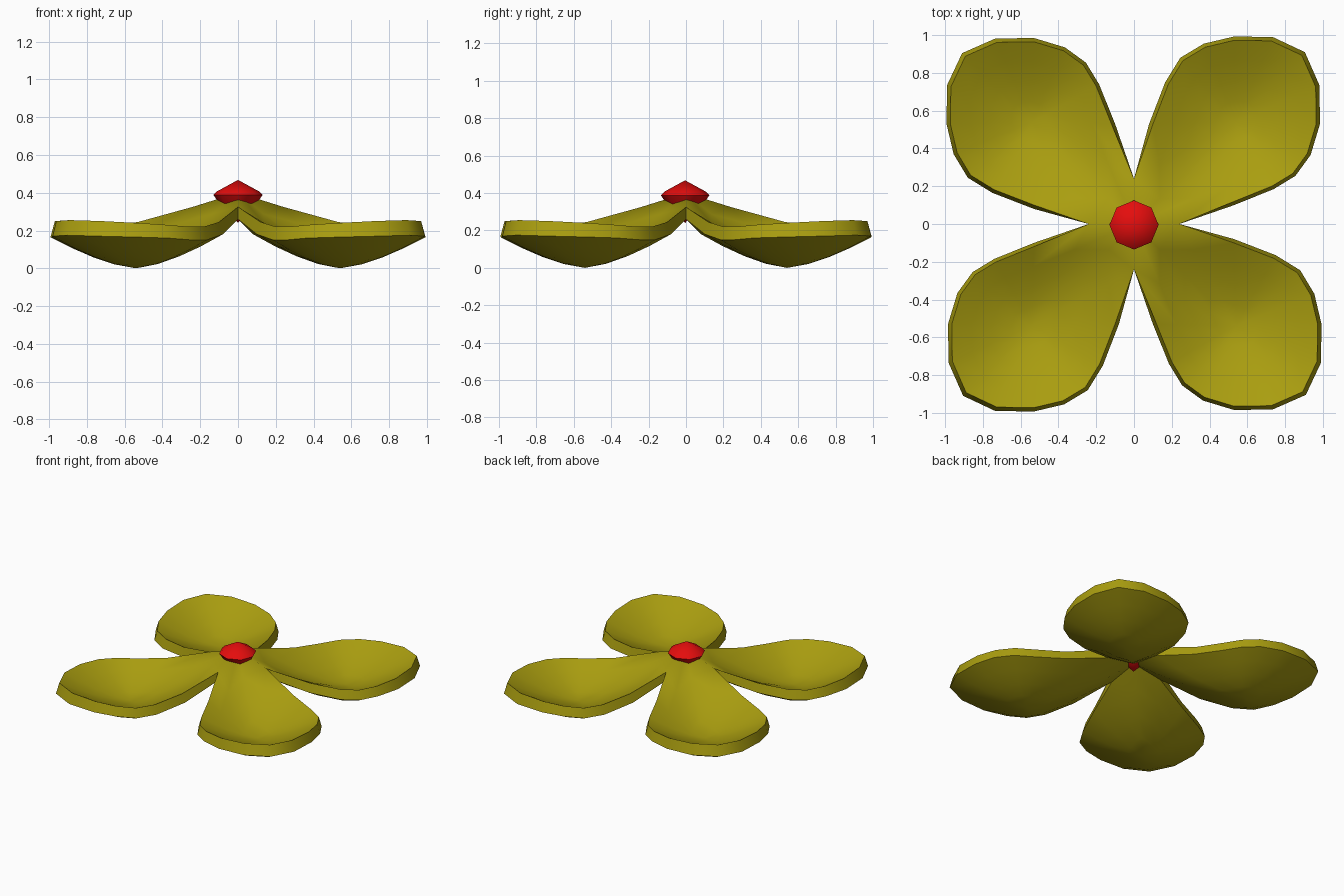
import bpy, bmesh, math
from mathutils import Vector, Matrix

if "Cube" in bpy.data.objects:
    bpy.data.objects.remove(bpy.data.objects["Cube"])


def material(name, rgb):
    m = bpy.data.materials.new(name)
    m.diffuse_color = (*rgb, 1)
    m.use_nodes = True
    m.node_tree.nodes["Principled BSDF"].inputs["Base Color"].default_value = m.diffuse_color
    return m


def finish(bm, name, mat, angle):
    bmesh.ops.remove_doubles(bm, verts=bm.verts, dist=0.0005)
    bmesh.ops.recalc_face_normals(bm, faces=bm.faces)
    me = bpy.data.meshes.new(name)
    bm.to_mesh(me)
    bm.free()
    ob = bpy.data.objects.new(name, me)
    bpy.context.collection.objects.link(ob)
    me.materials.append(mat)
    bpy.context.view_layer.objects.active = ob
    ob.select_set(True)
    bpy.ops.object.shade_smooth_by_angle(angle=math.radians(angle))
    ob.select_set(False)


yellow = material("olive yellow", (0.40, 0.34, 0.005))
red = material("red", (0.78, 0.004, 0.004))

# Petal rim: x, y, upper edge z, lower edge z (first point is the flower centre)
rim = [
    (0, 0, .40, .30), (0, .24, .325, .26), (.08, .53, .245, .18),
    (.165, .75, .22, .15), (.245, .88, .22, .15), (.37, .955, .23, .16),
    (.53, .993, .24, .165), (.735, .99, .25, .17), (.905, .91, .255, .175),
    (.982, .735, .25, .17), (.985, .53, .24, .165), (.935, .365, .23, .16),
    (.855, .255, .22, .15), (.74, .185, .22, .15), (.53, .10, .245, .18),
    (.24, 0, .325, .26),
]
middle = Vector((.54, .54))
steps = (0.25, 0.5, 0.75, 1.0)
n = len(rim)

# Four cupped petals with thickness, joined at the centre
bm = bmesh.new()
for quarter in range(4):
    turn = Matrix.Rotation(quarter * math.pi / 2, 3, 'Z')
    edges = []
    for upper in (True, False):
        floor = 0.08 if upper else 0.0
        hub = bm.verts.new(turn @ Vector((*middle, floor)))
        prev = None
        for s in steps:
            ring = []
            for i, (x, y, zt, zb) in enumerate(rim):
                inset = 0.955 if upper and i not in (0, 1, n - 1) else 1.0
                p = middle.lerp(Vector((x, y)), s * inset)
                z = floor + ((zt if upper else zb) - floor) * s ** 1.5
                ring.append(bm.verts.new(turn @ Vector((*p, z))))
            for i in range(n):
                j = (i + 1) % n
                if prev:
                    bm.faces.new((prev[i], prev[j], ring[j], ring[i]))
                else:
                    bm.faces.new((hub, ring[j], ring[i]))
            prev = ring
        edges.append(prev)
    # rolled edge between the upper and lower skins
    top, low = edges
    for i in range(1, n - 1):
        bm.faces.new((top[i], top[i + 1], low[i + 1], low[i]))
finish(bm, "petals", yellow, 55)

# Eight-sided red bud in the middle
profile = [(.11, .408), (.13, .388), (.10, .345)]
bm = bmesh.new()
tip = bm.verts.new((0, -.005, .468))
base = bm.verts.new((0, -.005, .24))
rings = [[bm.verts.new((r * math.cos(k * math.pi / 4),
                        r * math.sin(k * math.pi / 4) - .005, z))
          for k in range(8)] for r, z in profile]
for k in range(8):
    j = (k + 1) % 8
    bm.faces.new((tip, rings[0][k], rings[0][j]))
    for a, b in zip(rings, rings[1:]):
        bm.faces.new((a[k], b[k], b[j], a[j]))
    bm.faces.new((base, rings[-1][j], rings[-1][k]))
finish(bm, "flower_centre", red, 50)
